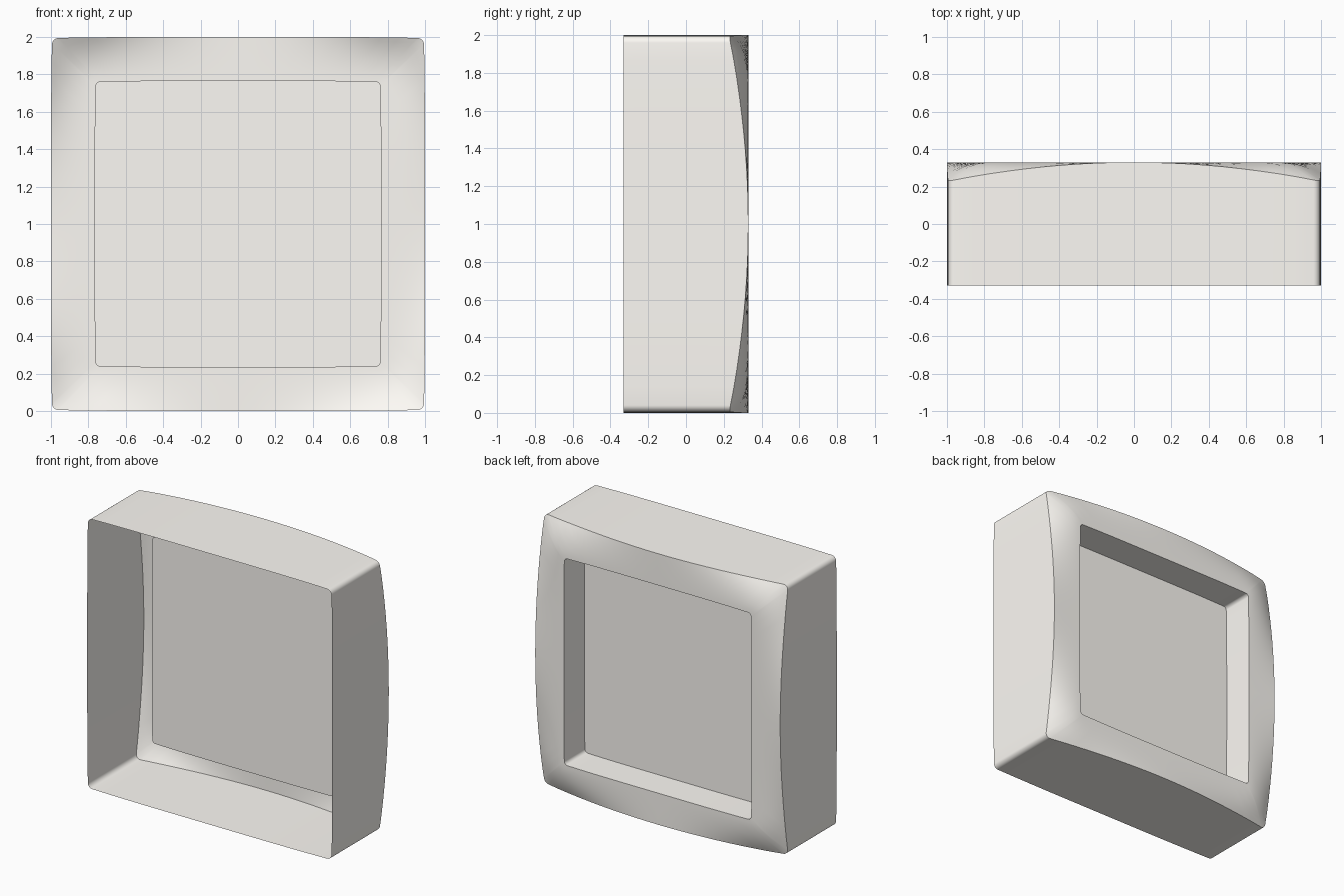
import bpy, bmesh, math

if "Cube" in bpy.data.objects:
    bpy.data.objects.remove(bpy.data.objects["Cube"])

FRONT, BACK, PANEL = -0.33, 0.33, 0.09    # depths along y
SAG = 0.105                               # how far the back corners drop
HOLE = 0.767                              # half size of the opening
N_SIDE, N_ARC = 20, 6

# Warm off-white finish
shell = bpy.data.materials.new("warm_white")
shell.diffuse_color = (0.99, 0.965, 0.92, 1)
shell.use_nodes = True
shell.node_tree.nodes["Principled BSDF"].inputs["Base Color"].default_value = shell.diffuse_color


def outline(half, r, bulge):
    """Counter-clockwise rounded square with slightly bowed sides, as (x, z) pairs."""
    def bow(u, v):
        f = half - bulge * (abs(v) / half) ** 4
        return u * f / half
    flat, pts = half - r, []
    for k in range(4):
        local = [(half, -flat + 2 * flat * i / N_SIDE) for i in range(N_SIDE)]
        for i in range(N_ARC):
            a = math.pi / 2 * i / N_ARC
            local.append((flat + r * math.cos(a), flat + r * math.sin(a)))
        c, s = round(math.cos(k * math.pi / 2)), round(math.sin(k * math.pi / 2))
        pts += [(c * x - s * z, s * x + c * z) for x, z in local]
    return [(bow(x, z), bow(z, x)) for x, z in pts]


def loft(name, rings, cap=False):
    bm = bmesh.new()
    loops = [[bm.verts.new(p) for p in ring] for ring in rings]
    for a, b in zip(loops, loops[1:]):
        for i in range(len(a)):
            j = (i + 1) % len(a)
            bm.faces.new((a[i], b[i], b[j], a[j]))
    if cap:
        bm.faces.new(loops[-1][::-1])
    mesh = bpy.data.meshes.new(name)
    bm.to_mesh(mesh)
    bm.free()
    mesh.materials.append(shell)
    ob = bpy.data.objects.new(name, mesh)
    bpy.context.collection.objects.link(ob)
    bpy.ops.object.select_all(action='DESELECT')
    ob.select_set(True)
    bpy.context.view_layer.objects.active = ob
    bpy.ops.object.shade_smooth_by_angle(angle=math.radians(32))
    return ob


outer = outline(1.0, 0.035, 0.006)
inner = outline(HOLE, 0.025, 0.005)


def at_depth(pts, y):
    return [(x, y, z + 1) for x, z in pts]


def frame_ring(t):
    """Ring between the outer edge (t=0) and the opening (t=1)."""
    ring = []
    for (x0, z0), (x1, z1) in zip(outer, inner):
        x, z = x0 + (x1 - x0) * t, z0 + (z1 - z0) * t
        a, b = (max(0, (abs(c) - HOLE) / (1 - HOLE)) ** 1.7 for c in (x, z))
        drop = SAG * (x * z) ** 2 * (a + b - a * b)
        ring.append((x, BACK - drop, z + 1))
    return ring


# Side walls, open at the front
loft("side_walls", [at_depth(outer, FRONT), frame_ring(0)])
# Domed frame on the back
loft("domed_frame", [frame_ring(i / 10) for i in range(11)])
# Recess walls and flat panel
loft("recessed_panel", [at_depth(inner, BACK), at_depth(inner, PANEL)], cap=True)
